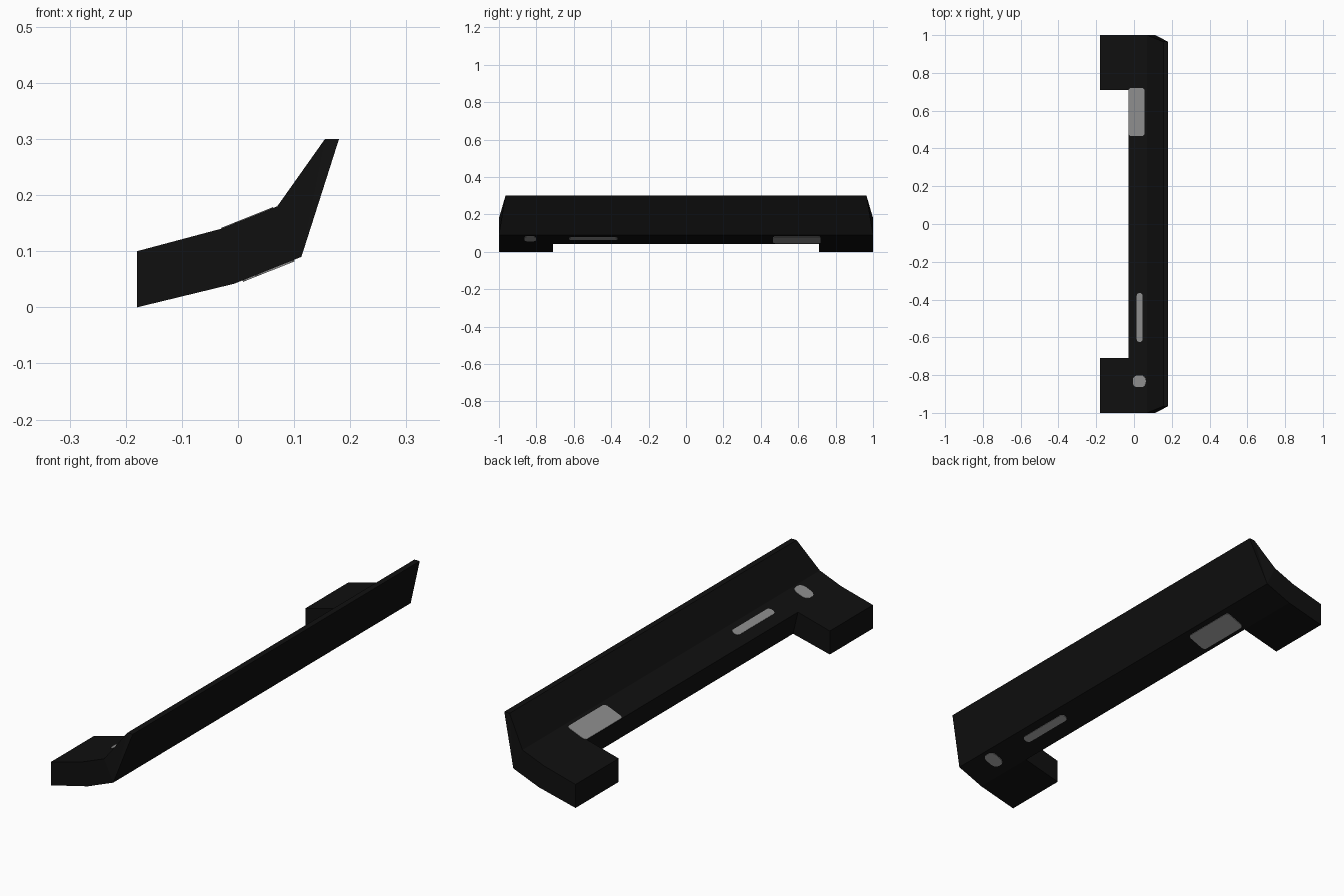
import bpy, bmesh, math
from mathutils import Vector

if "Cube" in bpy.data.objects:
    bpy.data.objects.remove(bpy.data.objects["Cube"])


def material(name, value):
    m = bpy.data.materials.new(name)
    m.diffuse_color = (value, value, value, 1)
    m.use_nodes = True
    m.node_tree.nodes["Principled BSDF"].inputs["Base Color"].default_value = m.diffuse_color
    return m


black = material("black", 0.005)
grey = material("grey", 0.27)


def make_object(name, bm, mat):
    bmesh.ops.recalc_face_normals(bm, faces=bm.faces)
    mesh = bpy.data.meshes.new(name)
    bm.to_mesh(mesh)
    bm.free()
    mesh.materials.append(mat)
    obj = bpy.data.objects.new(name, mesh)
    bpy.context.collection.objects.link(obj)
    return obj


# Bent bracket: bar cross-section (x, z) with the foot section beside it
bar = [(-0.03, 0.14), (0.07, 0.18), (0.155, 0.30), (0.18, 0.30),
       (0.113, 0.09), (-0.007, 0.042)]
foot = [(-0.18, 0.0), (-0.18, 0.10)]
stations = [-1, -0.71, 0.71, 1]
bm = bmesh.new()
rings, feet = [], []
for y in stations:
    # the outer ends taper inward at the raised lip
    rings.append([bm.verts.new((x, y * (0.965 if abs(y) == 1 and z > 0.29 else 1), z))
                  for x, z in bar])
    feet.append([bm.verts.new((x, y, z)) for x, z in foot])
for s in range(3):
    a, b = rings[s], rings[s + 1]
    for i in range(5):
        bm.faces.new((a[i], a[i + 1], b[i + 1], b[i]))
    if s == 1:      # notch wall
        bm.faces.new((a[5], a[0], b[0], b[5]))
    else:           # foot underside, outer edge and top
        la = [a[5]] + feet[s] + [a[0]]
        lb = [b[5]] + feet[s + 1] + [b[0]]
        for i in range(3):
            bm.faces.new((la[i], la[i + 1], lb[i + 1], lb[i]))
for s in range(4):  # foot side walls
    r = rings[s]
    bm.faces.new([r[5]] + feet[s] + [r[0]])
    if s in (0, 3):  # end faces of the bar and lip
        bm.faces.new((r[0], r[1], r[4], r[5]))
        bm.faces.new((r[1], r[2], r[4]))
        bm.faces.new((r[2], r[3], r[4]))
make_object("bracket", bm, black)

# Grey inserts passing through the sloped plate, square to its surface
corner = Vector((-0.03, 0, 0.14))
along = Vector((0.928, 0, 0.371))
normal = Vector((-0.371, 0, 0.928))


def insert(name, u, y, half_u, half_y, radius, seg=5):
    bm = bmesh.new()
    outline = []
    for k, (su, sy) in enumerate([(1, 1), (-1, 1), (-1, -1), (1, -1)]):
        for i in range(seg + 1):
            t = (k + i / seg) * math.pi / 2
            outline.append((u + su * (half_u - radius) + radius * math.cos(t),
                            y + sy * (half_y - radius) + radius * math.sin(t)))
    loops = [[bm.verts.new(corner + along * p + Vector((0, q, 0)) + normal * h)
              for p, q in outline] for h in (0.0015, -0.1025)]
    n = len(outline)
    for loop in loops:
        bm.faces.new(loop)
    for i in range(n):
        j = (i + 1) % n
        bm.faces.new((loops[0][i], loops[0][j], loops[1][j], loops[1][i]))
    make_object(name, bm, grey)


insert("wide_insert", 0.047, 0.593, 0.046, 0.127, 0.015)
insert("slot_insert", 0.065, -0.495, 0.017, 0.13, 0.0165)
insert("round_insert", 0.063, -0.833, 0.037, 0.031, 0.025)
